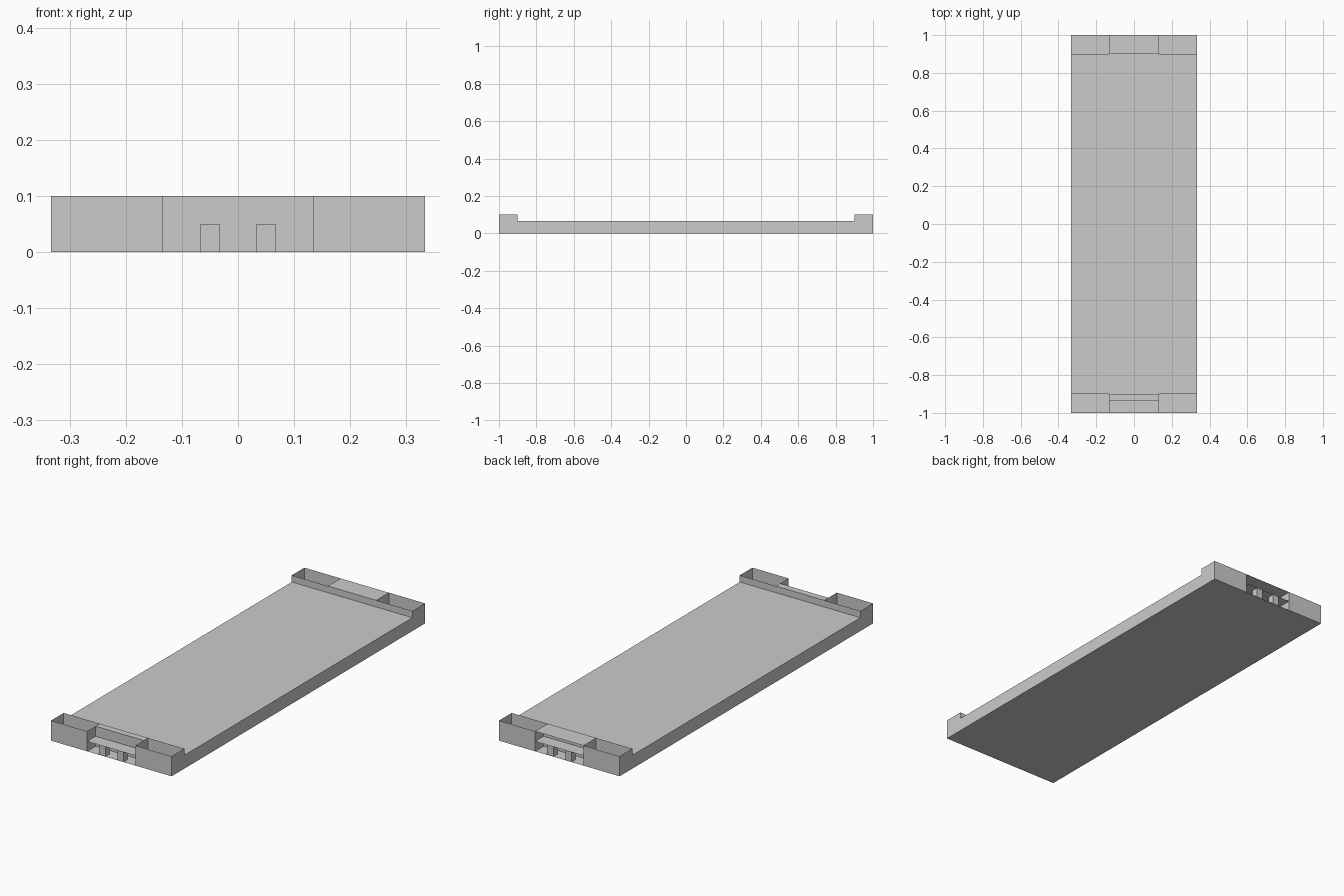
import bpy, bmesh

if "Cube" in bpy.data.objects:
    bpy.data.objects.remove(bpy.data.objects["Cube"])

W, L = 1 / 3, 1.0          # half width, half length
N = 0.1335                 # half width of the end notch
Y0, Y1 = 0.9, 0.9333       # inner end wall, notch back wall
DECK, TOP, SHELF = 0.0667, 0.1, 0.05


def sheets(name, quads):
    """Build one object from axis-aligned rectangles given as (min, max) corners."""
    bm = bmesh.new()
    for a, b in quads:
        flat = [i for i in range(3) if abs(a[i] - b[i]) < 1e-9][0]
        u, v = [i for i in range(3) if i != flat]
        verts = []
        for s, t in ((0, 0), (1, 0), (1, 1), (0, 1)):
            p = list(a)
            p[u] = (a, b)[s][u]
            p[v] = (a, b)[t][v]
            verts.append(bm.verts.new(p))
        bm.faces.new(verts)
    bmesh.ops.remove_doubles(bm, verts=bm.verts, dist=1e-5)
    bmesh.ops.recalc_face_normals(bm, faces=bm.faces)
    me = bpy.data.meshes.new(name)
    bm.to_mesh(me)
    bm.free()
    ob = bpy.data.objects.new(name, me)
    bpy.context.collection.objects.link(ob)
    return ob


def box(name, lo, hi):
    bm = bmesh.new()
    bmesh.ops.create_cube(bm, size=1)
    for v in bm.verts:
        v.co = [lo[i] + (v.co[i] + 0.5) * (hi[i] - lo[i]) for i in range(3)]
    me = bpy.data.meshes.new(name)
    bm.to_mesh(me)
    bm.free()
    ob = bpy.data.objects.new(name, me)
    bpy.context.collection.objects.link(ob)
    return ob


def mirror(ob, x=False, y=True):
    m = ob.modifiers.new("mirror", "MIRROR")
    m.use_axis = (x, y, False)
    m.use_mirror_merge = False


# Base plate spanning the whole footprint
sheets("base_plate", [((-W, -L, 0), (W, L, 0))])

# Main deck with its long side walls
sheets("deck", [((-W, -Y0, DECK), (W, Y0, DECK)),
                ((-W, -Y0, 0), (-W, Y0, DECK)),
                ((W, -Y0, 0), (W, Y0, DECK))])

# Open-topped corner pockets
mirror(sheets("corner_pocket", [((N, Y0, 0), (W, Y0, TOP)),
                                ((N, L, 0), (W, L, TOP)),
                                ((N, Y0, 0), (N, L, TOP)),
                                ((W, Y0, 0), (W, L, TOP))]), x=True)

# Ledge behind each notch
mirror(sheets("notch_ledge", [((-N, Y0, 0), (N, Y0, TOP)),
                              ((-N, Y0, TOP), (N, Y1, TOP)),
                              ((-N, Y1, 0), (N, Y1, TOP))]))

# Shelf across each notch
mirror(sheets("notch_shelf", [((-N, Y1, SHELF), (N, L, SHELF))]))

# Posts under each shelf
mirror(box("shelf_post", (0.0333, 0.9667, 0), (0.0667, L, SHELF)), x=True)

# Cover over the rear notch only
sheets("rear_cover", [((-N, Y1, TOP), (N, L, TOP))])
